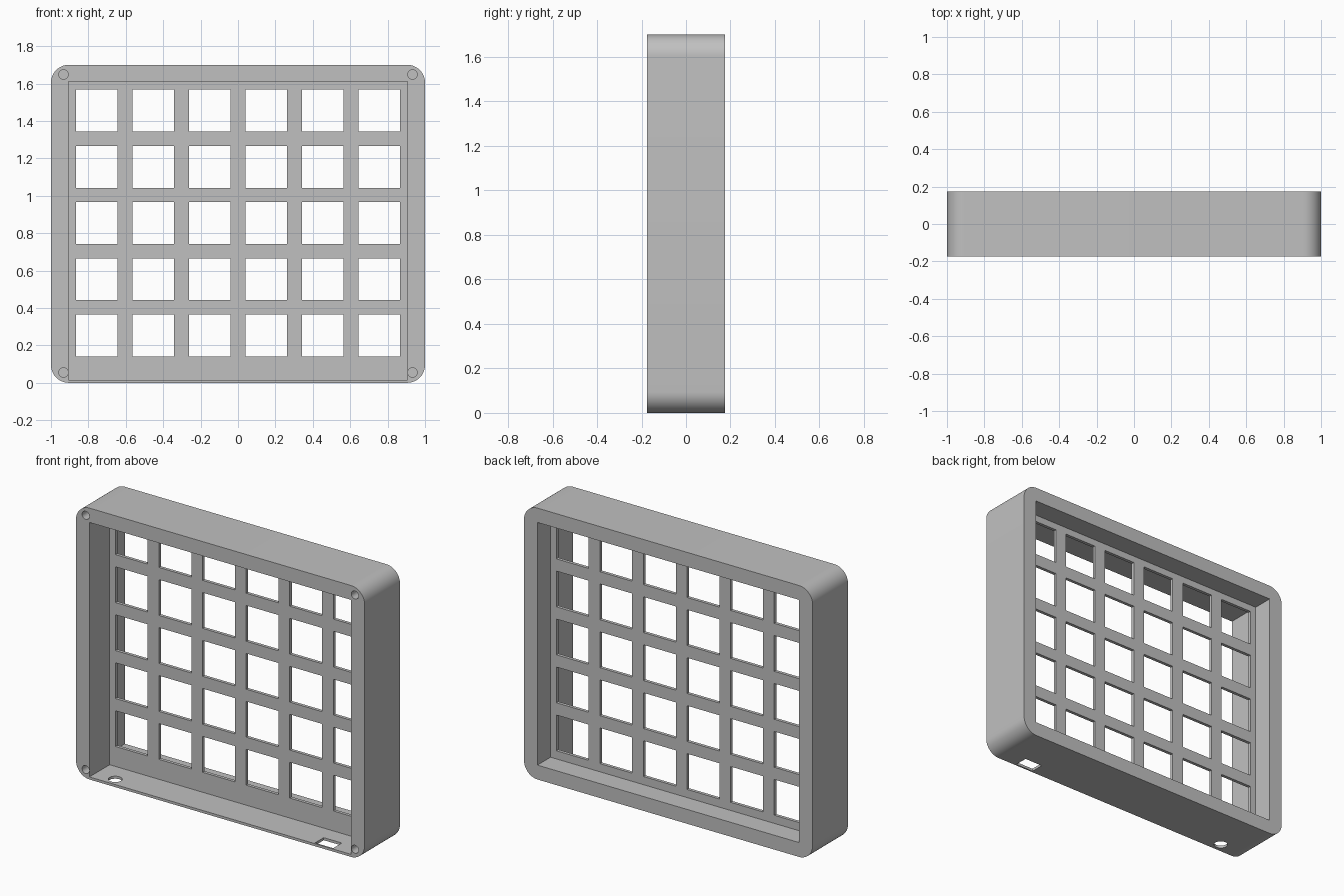
import bpy, bmesh, math
from mathutils import Matrix, Vector

default = bpy.data.objects.get("Cube")
if default:
    bpy.data.objects.remove(default, do_unlink=True)

W, H, D = 2.0, 1.7, 0.35          # overall width, height, depth
RADIUS = 0.095                    # outer corner radius
INNER = 0.907                     # half width of both pockets
FRONT, BACK = -D / 2, D / 2
PLATE_FRONT, PLATE_BACK = 0.025, 0.045

grey = bpy.data.materials.new("Grey plastic")
grey.use_nodes = True
colour = (0.53, 0.53, 0.53, 1)
grey.diffuse_color = colour
grey.node_tree.nodes["Principled BSDF"].inputs["Base Color"].default_value = colour


def add_box(bm, x, y, z):
    """Box between (low, high) pairs on each axis."""
    size = [b - a for a, b in (x, y, z)]
    mid = Vector([(a + b) / 2 for a, b in (x, y, z)])
    bmesh.ops.create_cube(bm, size=1, matrix=Matrix.Translation(mid) @ Matrix.Diagonal((*size, 1)))


def add_cylinder(bm, centre, radius, depth, rotation=Matrix()):
    bmesh.ops.create_cone(bm, cap_ends=True, segments=32, radius1=radius, radius2=radius,
                          depth=depth, matrix=Matrix.Translation(centre) @ rotation)


def make_object(name, bm):
    mesh = bpy.data.meshes.new(name)
    bmesh.ops.recalc_face_normals(bm, faces=bm.faces)
    bm.to_mesh(mesh)
    bm.free()
    mesh.materials.append(grey)
    obj = bpy.data.objects.new(name, mesh)
    bpy.context.collection.objects.link(obj)
    return obj


# Outer block with rounded corners
bm = bmesh.new()
add_box(bm, (-W / 2, W / 2), (FRONT, BACK), (0, H))
corners = [e for e in bm.edges if abs(e.verts[0].co.y - e.verts[1].co.y) > 0.1]
bmesh.ops.bevel(bm, geom=corners, offset=RADIUS, segments=12, profile=0.5, affect='EDGES')
case = make_object("grid_case", bm)

# Deep front pocket with a thin floor, shallower back pocket with a thick sill
pockets = bmesh.new()
add_box(pockets, (-INNER, INNER), (FRONT - 0.1, PLATE_FRONT), (0.016, 1.61))
add_box(pockets, (-INNER, INNER), (PLATE_BACK, BACK + 0.1), (0.09, 1.61))

# Square windows through the divider plate
windows = bmesh.new()
half = 0.112
for col in range(6):
    for row in range(5):
        x = (col - 2.5) * 0.302
        z = 0.854 + (row - 2) * 0.3005
        add_box(windows, (x - half, x + half), (0, 0.07), (z - half, z + half))

# Blind screw holes in the front corners, and two openings in the floor
holes = bmesh.new()
to_front = Matrix.Rotation(math.pi / 2, 4, 'X')
for side in (-1, 1):
    for z in (0.055, 1.648):
        add_cylinder(holes, (side * 0.933, FRONT, z), 0.025, 0.24, to_front)
add_cylinder(holes, (-0.77, -0.115, 0), 0.04, 0.1)
add_box(holes, (0.65, 0.775), (-0.165, -0.08), (-0.05, 0.05))

# Cut everything out of the block
cutters = [make_object(name, cutter) for name, cutter in
           (("pocket_cutter", pockets), ("window_cutter", windows), ("hole_cutter", holes))]
for cutter in cutters:
    cutter.hide_render = True
    mod = case.modifiers.new(cutter.name, 'BOOLEAN')
    mod.operation = 'DIFFERENCE'
    mod.solver = 'EXACT'
    mod.object = cutter

bpy.context.view_layer.update()
result = case.evaluated_get(bpy.context.evaluated_depsgraph_get())
cut_mesh = bpy.data.meshes.new_from_object(result)
case.modifiers.clear()
case.data = cut_mesh
for cutter in cutters:
    bpy.data.objects.remove(cutter, do_unlink=True)

# Smooth the rounded corners, keep all other edges sharp
bpy.ops.object.select_all(action='DESELECT')
case.select_set(True)
bpy.context.view_layer.objects.active = case
bpy.ops.object.shade_smooth_by_angle(angle=math.radians(30))
